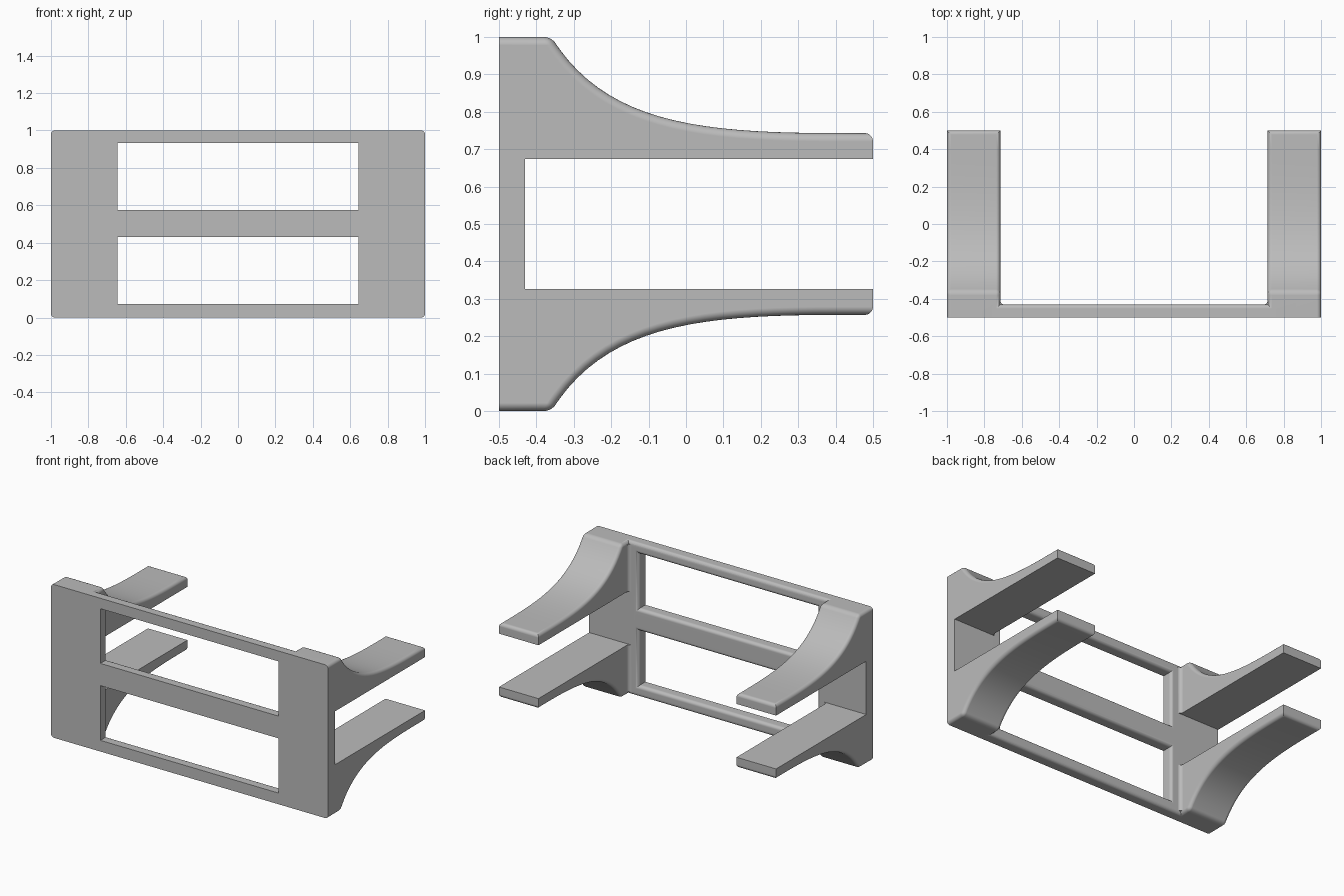
import bpy, bmesh, math
from mathutils import Vector

cube = bpy.data.objects.get("Cube")
if cube:
    bpy.data.objects.remove(cube, do_unlink=True)

R = 0.022                      # edge rounding
FRONT, BACK = -0.5, -0.43      # panel thickness
ARM_IN, ARM_OUT = 0.715, 1.0   # arm width

grey = bpy.data.materials.new("plain grey")
grey.use_nodes = True
grey.diffuse_color = (0.5, 0.5, 0.5, 1)
grey.node_tree.nodes["Principled BSDF"].inputs["Base Color"].default_value = (0.5, 0.5, 0.5, 1)


def prism(name, points, offset, round_edge=None):
    """Extrude a closed outline by offset and round the edges picked by a rule."""
    bm = bmesh.new()
    face = bm.faces.new([bm.verts.new(p) for p in points])
    out = bmesh.ops.extrude_face_region(bm, geom=[face])
    moved = [v for v in out["geom"] if isinstance(v, bmesh.types.BMVert)]
    bmesh.ops.translate(bm, verts=moved, vec=offset)
    bmesh.ops.recalc_face_normals(bm, faces=bm.faces)
    if round_edge:
        edges = [e for e in bm.edges if round_edge(e.verts[0].co, e.verts[1].co)]
        bmesh.ops.bevel(bm, geom=edges, offset=R, segments=5, profile=0.5,
                        affect='EDGES', clamp_overlap=True)
    mesh = bpy.data.meshes.new(name)
    bm.to_mesh(mesh)
    bm.free()
    mesh.materials.append(grey)
    obj = bpy.data.objects.new(name, mesh)
    bpy.context.collection.objects.link(obj)
    return obj


def rect(x, z0, z1, y):
    return [(-x, y, z0), (x, y, z0), (x, y, z1), (-x, y, z1)]


def combine(target, other, operation):
    mod = target.modifiers.new("combine", 'BOOLEAN')
    mod.operation, mod.solver, mod.object = operation, 'EXACT', other
    bpy.context.view_layer.objects.active = target
    bpy.ops.object.modifier_apply(modifier=mod.name)
    bpy.data.objects.remove(other, do_unlink=True)


# Front panel with two windows, rounded along its rear edges
frame = prism("rack_frame", rect(0.76, 0, 1, FRONT), (0, BACK - FRONT, 0))
for z0, z1 in ((0.073, 0.43), (0.575, 0.932)):
    combine(frame, prism("window_cutter", rect(0.643, z0, z1, FRONT - 0.1), (0, 0.3, 0)), 'DIFFERENCE')
bm = bmesh.new()
bm.from_mesh(frame.data)
rear = [e for e in bm.edges if all(abs(v.co.y - BACK) < 1e-4 for v in e.verts)
        and all(abs(v.co.x) < 0.7 for v in e.verts)
        and e.calc_face_angle(0) > 1]
rear += [e for e in bm.edges if all(abs(v.co.y - BACK) < 1e-4 for v in e.verts)
         and abs(e.verts[0].co.x - e.verts[1].co.x) > 1.5 and e.calc_face_angle(0) > 1]
bmesh.ops.bevel(bm, geom=rear, offset=R, segments=5, profile=0.5, affect='EDGES', clamp_overlap=True)
bm.to_mesh(frame.data)
bm.free()

# Side bracket outline: sweeping upper edge, mirrored about mid height
ctrl = [Vector(p) for p in ((-0.36, 1), (-0.22, 0.775), (0.02, 0.743), (0.4, 0.743))]
sweep = []
for i in range(21):
    t = i / 20
    w = ((1 - t) ** 3, 3 * t * (1 - t) ** 2, 3 * t * t * (1 - t), t ** 3)
    sweep.append(sum((c * k for c, k in zip(ctrl, w)), Vector((0, 0))))
upper = [(FRONT, 1)] + [tuple(p) for p in sweep] + [(0.5, 0.743), (0.5, 0.674), (BACK, 0.674)]
outline = upper + [(y, 1 - z) for y, z in reversed(upper)]


def outer_edge(a, b):
    """Edges along the swept outside, plus the shoulder and tip corners."""
    if min(abs(a.z - 0.5), abs(b.z - 0.5)) < 0.24:
        return False
    if abs(a.x - b.x) < 1e-4:
        return abs(a.y - b.y) > 1e-4
    return abs(a.y + 0.36) < 1e-3 or abs(a.y - 0.5) < 1e-3


for side, label in ((1, "left"), (-1, "right")):
    arm = prism(label + "_bracket", [(side * ARM_IN, y, z) for y, z in outline],
                (side * (ARM_OUT - ARM_IN), 0, 0), outer_edge)
    combine(frame, arm, 'UNION')
    # Concave fillets where the arms meet the panel
    arc = [(ARM_IN - R + R * math.sin(a), BACK + R - R * math.cos(a))
           for a in (math.pi / 2 * i / 6 for i in range(7))]
    arc += [(ARM_IN + 0.01, BACK + R), (ARM_IN + 0.01, BACK - 0.01), (ARM_IN - R, BACK - 0.01)]
    for z in (0.02, 0.674):
        fillet = prism("fillet", [(side * x, y, z) for x, y in arc], (0, 0, 0.306))
        combine(frame, fillet, 'UNION')

# Smooth the rounded edges, keep the flats flat
bpy.ops.object.select_all(action='DESELECT')
frame.select_set(True)
bpy.context.view_layer.objects.active = frame
bpy.ops.object.shade_smooth_by_angle(angle=math.radians(30))
normals = frame.modifiers.new("flat faces", 'WEIGHTED_NORMAL')
normals.keep_sharp = True
